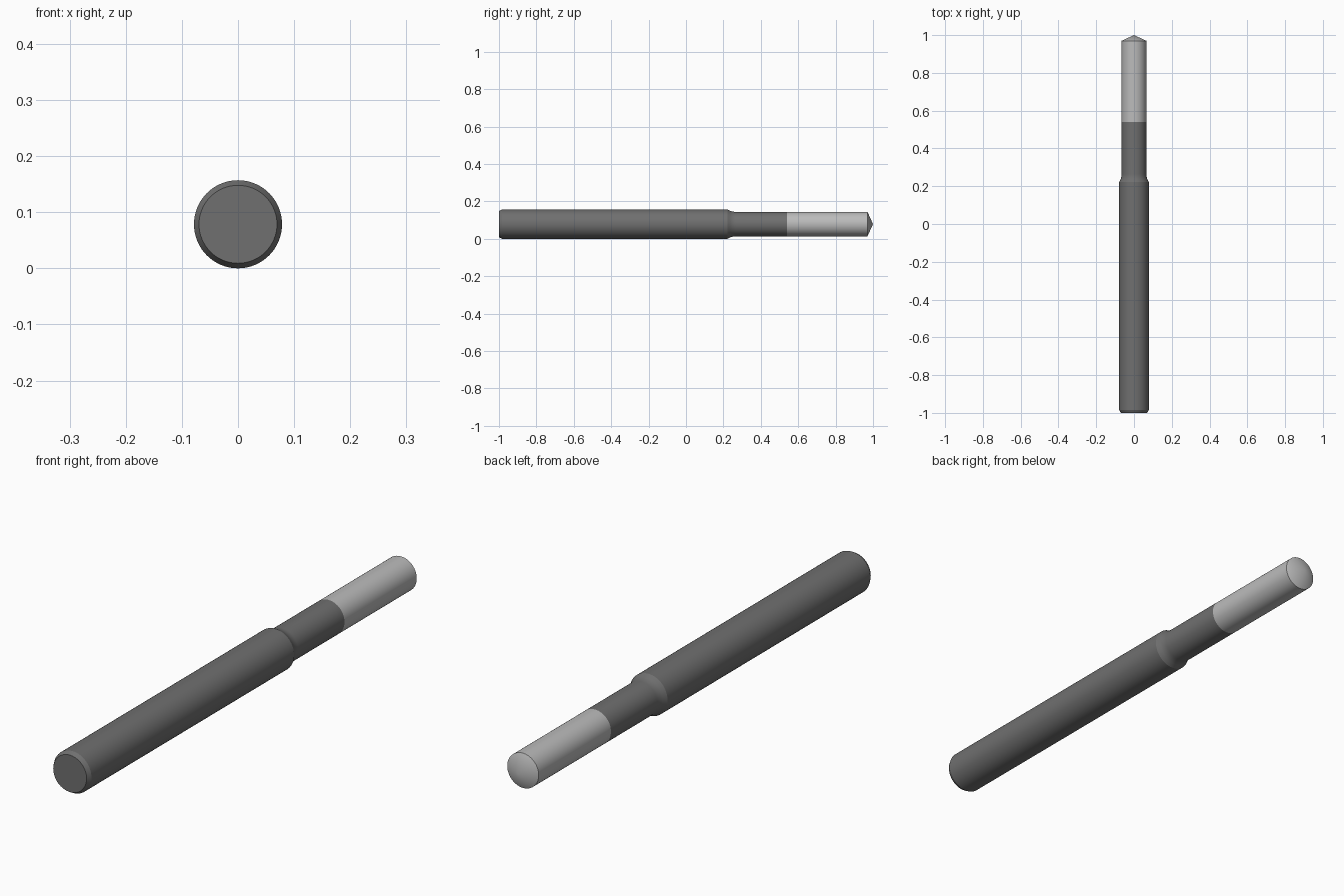
import bpy, bmesh, math
from mathutils import Matrix, Vector

if "Cube" in bpy.data.objects:
    bpy.data.objects.remove(bpy.data.objects["Cube"])

R, R_NECK, SEAM, SIDES = 0.0785, 0.0655, 0.54, 64


def material(name, grey):
    m = bpy.data.materials.new(name)
    m.diffuse_color = (grey, grey, grey, 1)
    m.use_nodes = True
    m.node_tree.nodes["Principled BSDF"].inputs["Base Color"].default_value = m.diffuse_color
    return m


def lathe(name, profile, mat):
    """Spin (radius, y) points around the long axis at height R."""
    bm = bmesh.new()
    verts = [bm.verts.new((r, y, 0)) for r, y in profile]
    edges = [bm.edges.new(p) for p in zip(verts, verts[1:])]
    bmesh.ops.spin(bm, geom=verts + edges, cent=(0, 0, 0), axis=(0, 1, 0),
                   angle=math.tau, steps=SIDES, use_duplicate=False)
    bmesh.ops.remove_doubles(bm, verts=bm.verts, dist=1e-5)
    bmesh.ops.translate(bm, verts=bm.verts, vec=(0, 0, R))
    bmesh.ops.recalc_face_normals(bm, faces=bm.faces)
    # An open shell can be flipped: make the first side face point outward
    bm.faces.ensure_lookup_table()
    side = max(bm.faces, key=lambda f: f.calc_area())
    c = side.calc_center_median()
    if side.normal.dot(Vector((c.x, 0, c.z - R))) < 0:
        bmesh.ops.reverse_faces(bm, faces=bm.faces)
    mesh = bpy.data.meshes.new(name)
    bm.to_mesh(mesh)
    bm.free()
    ob = bpy.data.objects.new(name, mesh)
    bpy.context.collection.objects.link(ob)
    mesh.materials.append(mat)
    bpy.ops.object.select_all(action='DESELECT')
    ob.select_set(True)
    bpy.context.view_layer.objects.active = ob
    bpy.ops.object.shade_smooth_by_angle(angle=math.radians(25))
    return ob


# Shank: chamfered rear end, sloped shoulder with a fillet into the neck
fillet = [(R_NECK + 0.005 * (1 - t) ** 2, 0.238 + 0.027 * t)
          for t in (0, 0.25, 0.5, 0.75, 1)]
shank = [(0, -1), (0.0695, -1), (R, -0.984), (R, 0.222)] + fillet + [(R_NECK, SEAM)]
lathe("shank", shank, material("dark_steel", 0.16))

# Front section with a shallow conical point
tip = [(R_NECK, SEAM), (R_NECK, 0.97), (0, 1)]
lathe("tip", tip, material("light_steel", 0.5))
